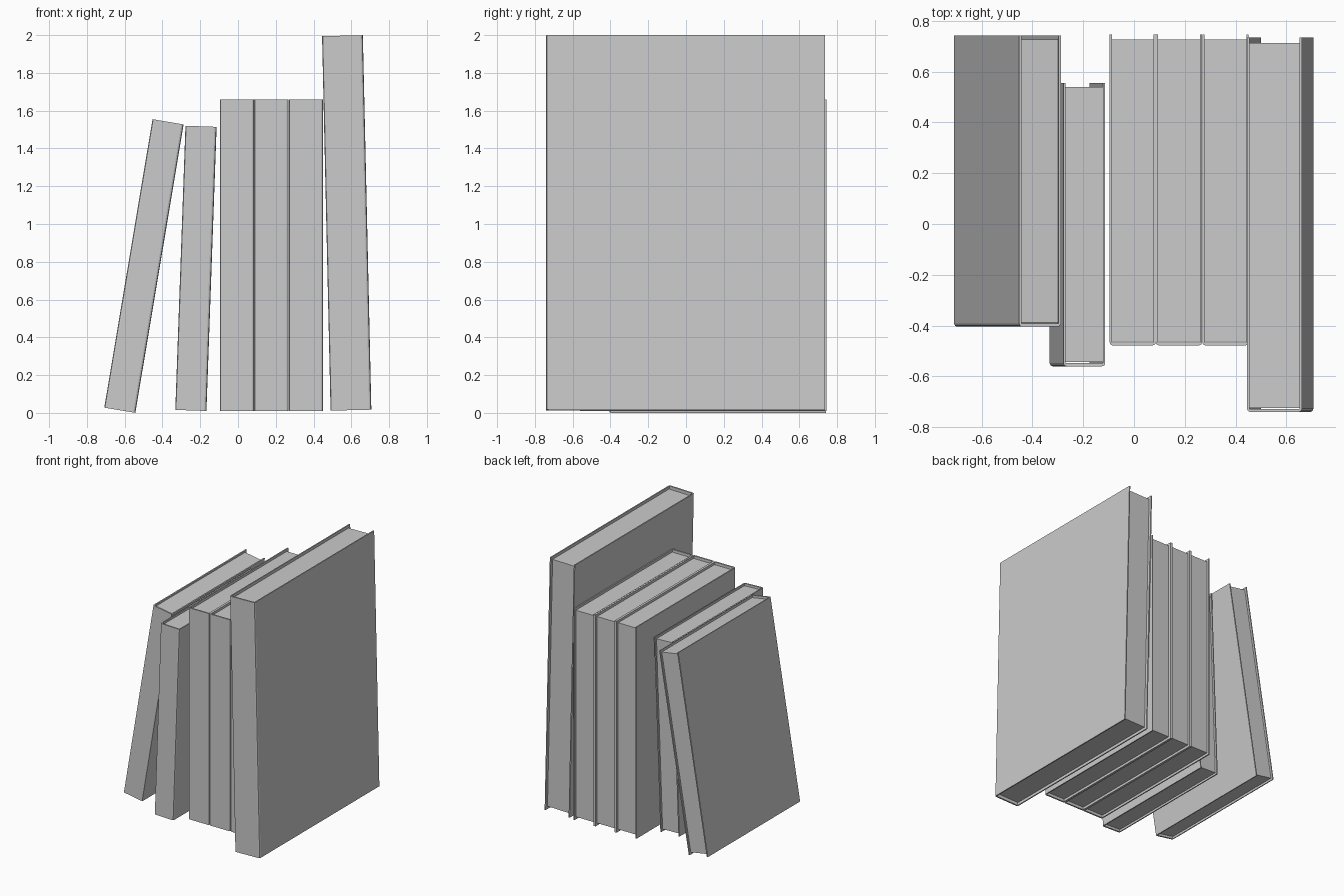
import bpy, bmesh
from math import radians

if "Cube" in bpy.data.objects:
    bpy.data.objects.remove(bpy.data.objects["Cube"])


def prism(name, outline, z0, z1, place, tilt):
    """Extrude an xy outline upward, then lean it sideways about its lower left edge."""
    bm = bmesh.new()
    face = bm.faces.new([bm.verts.new((x, y, z0)) for x, y in outline])
    top = bmesh.ops.extrude_face_region(bm, geom=[face])["geom"]
    verts = [v for v in top if isinstance(v, bmesh.types.BMVert)]
    bmesh.ops.translate(bm, verts=verts, vec=(0, 0, z1 - z0))
    bmesh.ops.recalc_face_normals(bm, faces=bm.faces)
    mesh = bpy.data.meshes.new(name)
    bm.to_mesh(mesh)
    bm.free()
    ob = bpy.data.objects.new(name, mesh)
    bpy.context.collection.objects.link(ob)
    ob.location = place
    ob.rotation_euler = (0, radians(tilt), 0)


def book(i, x, z, width, height, y0, y1, tilt, inset):
    t, r = 0.009, 0.012           # board thickness, spine corner rounding
    q = r * 0.3
    # U-shaped cover: two boards joined by the spine at the front
    left = [(0, y1), (0, y0 + r), (q, y0 + q), (r, y0)]
    inner = [(t, y0 + r), (t, y1)]
    mirror = lambda pts: [(width - a, b) for a, b in reversed(pts)]
    cover = left + mirror(left) + mirror(inner)[:2] + []
    cover = left + mirror(left) + [(width - t, y1), (width - t, y0 + r),
                                   (t, y0 + r), (t, y1)]
    prism(f"book_cover_{i}", cover, 0, height, (x, 0, z), tilt)
    # page block, recessed at top, bottom and fore edge
    a, b = y0 + r + 0.004, y1 - inset
    pages = [(t, a), (width - t, a), (width - t, b), (t, b)]
    prism(f"book_pages_{i}", pages, inset, height - inset, (x, 0, z), tilt)


# lower left x and z, width, height, front y, back y, lean, page inset
books = [
    (-0.708, 0.028, 0.167, 1.548, -0.404, 0.742, 9.5, 0.016),
    (-0.332, 0.016, 0.165, 1.505, -0.560, 0.555, 2.05, 0.016),
    (-0.096, 0.010, 0.182, 1.650, -0.478, 0.745, 0, 0.019),
    (0.086, 0.010, 0.182, 1.650, -0.478, 0.745, 0, 0.019),
    (0.269, 0.010, 0.182, 1.650, -0.478, 0.745, 0, 0.019),
    (0.490, 0.012, 0.216, 1.983, -0.740, 0.735, -1.3, 0.022),
]
for i, b in enumerate(books, 1):
    book(i, *b)
